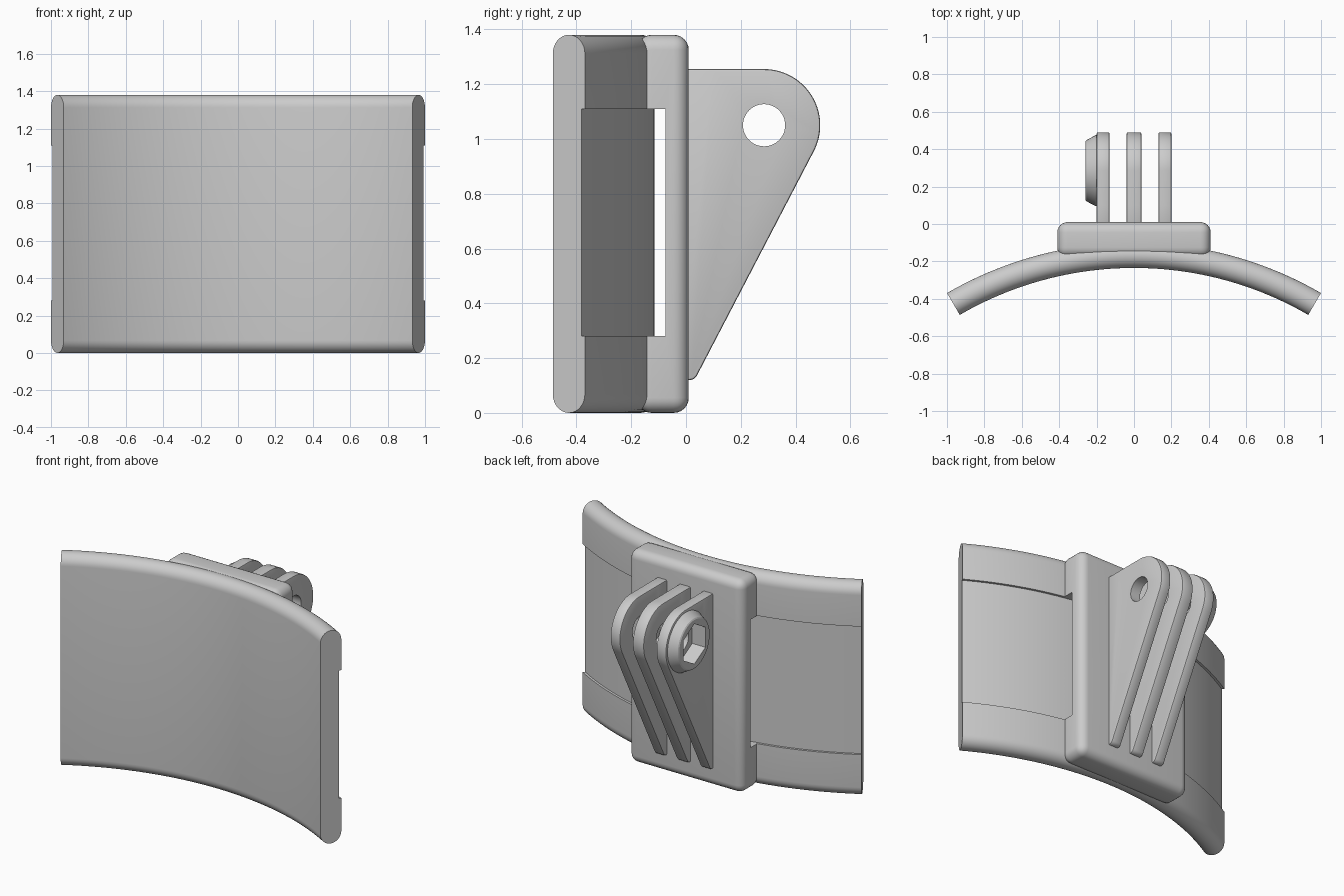
import bpy, bmesh
from math import sin, cos, pi, radians
from mathutils import Vector

if "Cube" in bpy.data.objects:
    bpy.data.objects.remove(bpy.data.objects["Cube"], do_unlink=True)

# Single plastic colour
grey = bpy.data.materials.new("plain grey")
grey.use_nodes = True
colour = (0.6, 0.6, 0.6, 1)
grey.diffuse_color = colour
grey.node_tree.nodes["Principled BSDF"].inputs["Base Color"].default_value = colour

HEIGHT = 1.38
CENTRE_Y, R_IN, R_OUT = -2.09, 1.855, 1.99     # curved plate arc
SPAN = radians(30.15)
PIVOT_Y, PIVOT_Z = 0.285, 1.05                 # hinge hole axis


def loft(name, rings):
    """Skin a list of equal-length point rings and cap both ends."""
    bm = bmesh.new()
    rows = [[bm.verts.new(p) for p in ring] for ring in rings]
    n = len(rows[0])
    for a, b in zip(rows, rows[1:]):
        for i in range(n):
            j = (i + 1) % n
            bm.faces.new((a[i], a[j], b[j], b[i]))
    bm.faces.new(rows[0][::-1])
    bm.faces.new(rows[-1])
    bmesh.ops.recalc_face_normals(bm, faces=bm.faces)
    mesh = bpy.data.meshes.new(name)
    bm.to_mesh(mesh)
    bm.free()
    mesh.materials.append(grey)
    obj = bpy.data.objects.new(name, mesh)
    bpy.context.collection.objects.link(obj)
    return obj


def arc(cy, cz, r, start, end, n):
    return [(cy + r * cos(radians(start + (end - start) * i / n)),
             cz + r * sin(radians(start + (end - start) * i / n))) for i in range(n + 1)]


def along_x(name, sections):
    """Loft (x, yz outline) sections."""
    return loft(name, [[(x, y, z) for y, z in pts] for x, pts in sections])


def disc(r, n=48, turn=0):
    return arc(PIVOT_Y, PIVOT_Z, r, turn, turn + 360, n)[:-1]


def apply(obj, kind, **settings):
    mod = obj.modifiers.new(kind.title(), kind)
    for key, value in settings.items():
        setattr(mod, key, value)
    bpy.context.view_layer.objects.active = obj
    bpy.ops.object.modifier_apply(modifier=mod.name)


def cut(obj, cutter):
    apply(obj, 'BOOLEAN', operation='DIFFERENCE', solver='EXACT', object=cutter)


# Curved plate: stadium section swept around the arc
edge = (R_OUT - R_IN) / 2
mid = (R_OUT + R_IN) / 2
section = arc(mid, HEIGHT - edge, edge, 0, 180, 16) + arc(mid, edge, edge, 180, 360, 16)
STEPS = 48
angles = [SPAN * (2 * i / STEPS - 1) for i in range(STEPS + 1)]
plate = loft("curved_plate", [[(r * sin(a), CENTRE_Y + r * cos(a), z) for r, z in section]
                              for a in angles])

# Mounting block with rounded edges
bx, y0, y1 = 0.41, -0.18, 0.01
block = loft("mounting_block", [[(-bx, y0, z), (bx, y0, z), (bx, y1, z), (-bx, y1, z)]
                                for z in (0, HEIGHT)])
apply(block, 'BEVEL', width=0.055, segments=6)

# Strap channel: shallow recess over the plate and slot through the block
floor = [(1.975 * sin(a * 1.15), CENTRE_Y + 1.975 * cos(a * 1.15)) for a in angles]
outline = floor + [(1.15, -0.075), (-1.15, -0.075)]
channel = loft("strap_channel_cutter", [[(x, y, z) for x, y in outline] for z in (0.28, 1.11)])
cut(plate, channel)
cut(block, channel)

# Three hinge fins
fin_outline = ([(-0.03, 1.255), (0.1, 1.255)] + arc(PIVOT_Y, PIVOT_Z, 0.205, 90, -28, 28)
               + arc(0.012, 0.152, 0.032, -28, -90, 6) + [(-0.03, 0.12)])
hole = along_x("hinge_hole_cutter", [(-0.5, disc(0.077)), (0.5, disc(0.077))])
pocket = along_x("hex_pocket_cutter", [(x, disc(0.13, 6, 30)) for x in (-0.4, -0.165)])
fins = []
for name, x, half in (("right_fin", -0.165, 0.035), ("middle_fin", 0, 0.04),
                      ("left_fin", 0.165, 0.035)):
    fin = along_x(name, [(x - half, fin_outline), (x + half, fin_outline)])
    apply(fin, 'BEVEL', width=0.008, segments=2, limit_method='ANGLE', angle_limit=radians(60))
    cut(fin, hole)
    fins.append(fin)
cut(fins[0], pocket)

# Tapered nut boss with a hexagonal pocket
boss = along_x("nut_boss", [(-0.195, disc(0.19)), (-0.205, disc(0.19)),
                            (-0.255, disc(0.163)), (-0.26, disc(0.155))])
cut(boss, pocket)

for cutter in (channel, hole, pocket):
    bpy.data.objects.remove(cutter, do_unlink=True)

# Smooth shading with sharp creases
bpy.ops.object.select_all(action='DESELECT')
for obj in [plate, block, boss] + fins:
    obj.select_set(True)
bpy.context.view_layer.objects.active = plate
bpy.ops.object.shade_smooth_by_angle(angle=radians(28))
